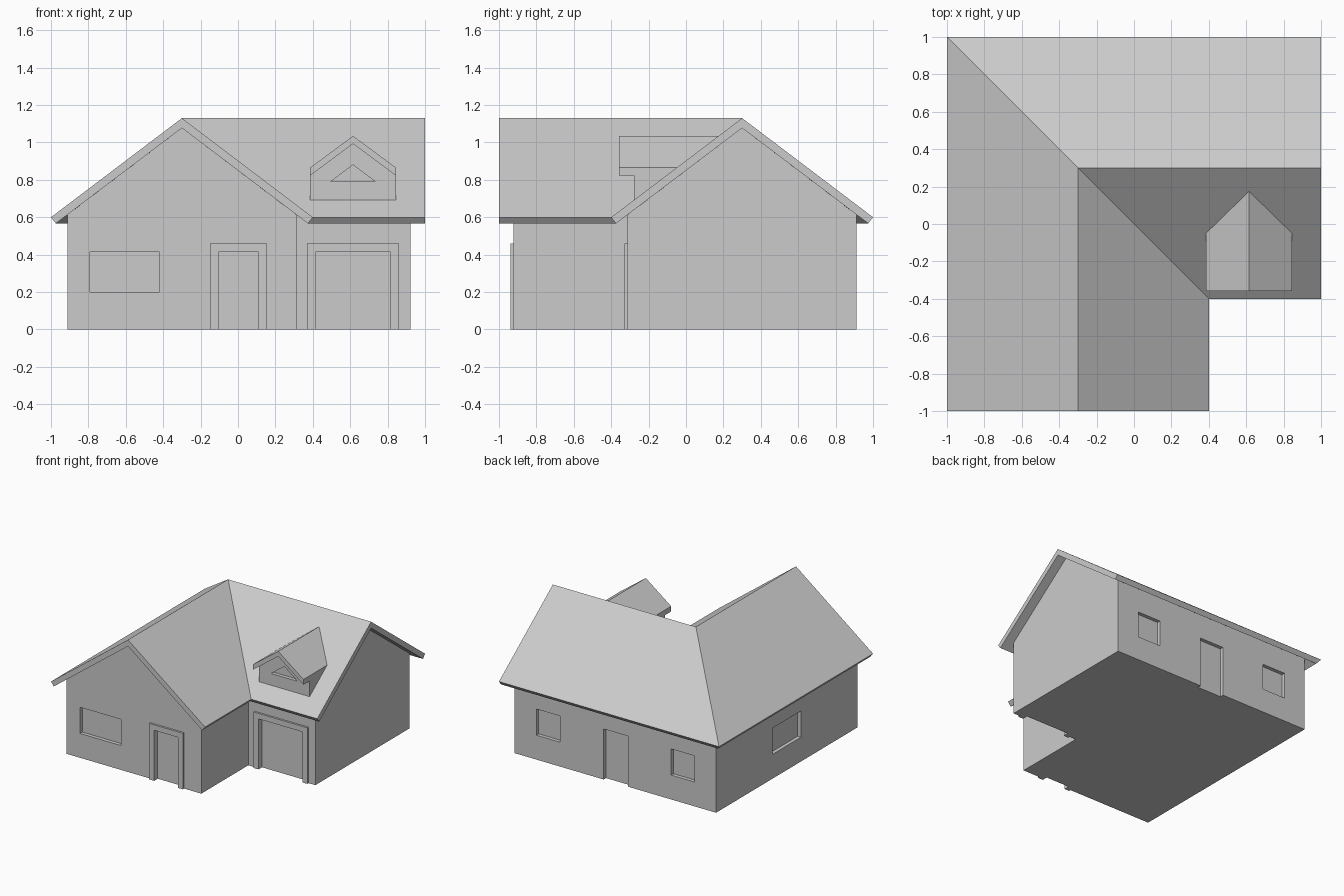
import bpy, bmesh

if "Cube" in bpy.data.objects:
    bpy.data.objects.remove(bpy.data.objects["Cube"])

PITCH = 0.53 / 0.7      # roof slope
UNDER = 1.077           # height of the roof underside at the ridge
WALL = 0.612            # half width of each wing
FRONT_Y, GARAGE_Y, BACK_Y, LEFT_X = -0.922, 0.3 - WALL, 0.3 + WALL, -0.3 - WALL


def add_object(name, bm):
    bmesh.ops.recalc_face_normals(bm, faces=bm.faces)
    mesh = bpy.data.meshes.new(name)
    bm.to_mesh(mesh)
    bm.free()
    ob = bpy.data.objects.new(name, mesh)
    bpy.context.collection.objects.link(ob)
    return ob


def loft(bm, rings):
    """Skin closed rings of points and cap both ends."""
    vs = [[bm.verts.new(p) for p in r] for r in rings]
    n = len(vs[0])
    for a, b in zip(vs, vs[1:]):
        for i in range(n):
            j = (i + 1) % n
            bm.faces.new((a[i], a[j], b[j], b[i]))
    bm.faces.new(vs[0])
    bm.faces.new(vs[-1])


def prism(bm, profile, y0, y1):
    """Extrude an (x, z) profile along y."""
    loft(bm, [[(x, y, z) for x, z in profile] for y in (y0, y1)])


def box(bm, x0, x1, y0, y1, z0, z1):
    prism(bm, [(x0, z0), (x1, z0), (x1, z1), (x0, z1)], y0, y1)


def l_sweep(name, profile, end):
    """Sweep an (offset, z) profile round the L plan with a mitred corner."""
    bm = bmesh.new()
    loft(bm, [[(-0.3 - u, -end, z) for u, z in profile],
              [(-0.3 - u, 0.3 + u, z) for u, z in profile],
              [(end, 0.3 + u, z) for u, z in profile]])
    return add_object(name, bm)


def cut(target, cutter):
    mod = target.modifiers.new("openings", 'BOOLEAN')
    mod.operation = 'DIFFERENCE'
    mod.solver = 'EXACT'
    mod.object = cutter
    cutter.hide_render = True
    cutter.hide_set(True)


# main walls and roof
wall_top = UNDER - WALL * PITCH
walls = l_sweep("walls", [(WALL, 0), (WALL, wall_top), (0, UNDER),
                          (-WALL, wall_top), (-WALL, 0)], -FRONT_Y)
l_sweep("roof", [(0.7, 0.6), (0, 1.13), (-0.7, 0.6),
                 (-0.674, 0.567), (0, UNDER), (0.674, 0.567)], 1.0)

# recessed windows and doors
D, SILL, HEAD = 0.03, 0.2, 0.415
bm = bmesh.new()
box(bm, -0.79, -0.42, FRONT_Y - 0.1, FRONT_Y + D, SILL, HEAD)
box(bm, -0.105, 0.11, FRONT_Y - 0.1, FRONT_Y + D, -0.1, HEAD)
box(bm, 0.415, 0.815, GARAGE_Y - 0.1, GARAGE_Y + D, -0.1, HEAD)
box(bm, -0.11, 0.11, BACK_Y - D, BACK_Y + 0.1, -0.1, HEAD)
for x in (-0.61, 0.615):
    box(bm, x - 0.107, x + 0.107, BACK_Y - D, BACK_Y + 0.1, SILL, HEAD)
box(bm, LEFT_X - 0.1, LEFT_X + D, -0.19, 0.18, SILL, HEAD)
cut(walls, add_object("wall_openings_cutter", bm))

# door surrounds
for name, x0, x1, y in (("front_door_frame", -0.105, 0.11, FRONT_Y),
                        ("garage_door_frame", 0.415, 0.815, GARAGE_Y)):
    w = 0.045
    bm = bmesh.new()
    prism(bm, [(x0 - w, 0), (x0, 0), (x0, HEAD), (x1, HEAD), (x1, 0), (x1 + w, 0),
               (x1 + w, HEAD + w), (x0 - w, HEAD + w)], y - 0.016, y)
    add_object(name, bm)

# dormer
cx, hw = 0.615, 0.23
bm = bmesh.new()
prism(bm, [(cx - hw, 0.865), (cx, 1.035), (cx + hw, 0.865),
           (cx + hw, 0.822), (cx, 0.993), (cx - hw, 0.822)], -0.357, 0.18)
add_object("dormer_roof", bm)
bm = bmesh.new()
prism(bm, [(cx - hw, 0.68), (cx - hw, 0.822), (cx, 0.993),
           (cx + hw, 0.822), (cx + hw, 0.68)], -0.277, 0.12)
dormer = add_object("dormer_walls", bm)
bm = bmesh.new()
prism(bm, [(cx - 0.12, 0.79), (cx, 0.88), (cx + 0.12, 0.79)], -0.4, -0.277 + D)
cut(dormer, add_object("dormer_window_cutter", bm))
